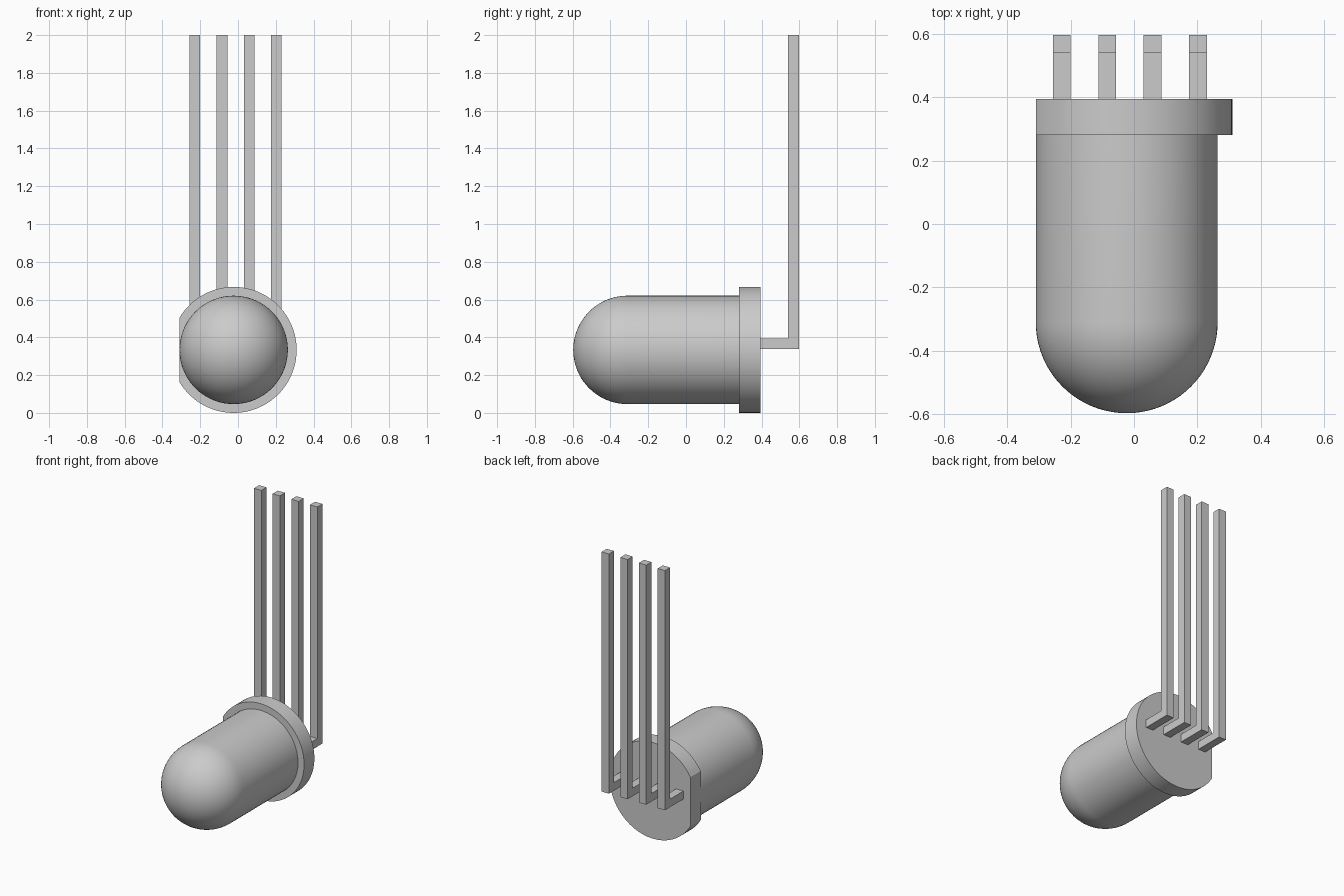
import bpy, bmesh
from math import pi, sin, cos, acos
from mathutils import Vector

cube = bpy.data.objects.get("Cube")
if cube:
    bpy.data.objects.remove(cube, do_unlink=True)

# Main dimensions
AXIS_X, AXIS_Z = -0.023, 0.3335
BODY_R, FLANGE_R = 0.287, 0.3335
TIP_Y, FLANGE_FRONT, FLANGE_BACK = -0.597, 0.281, 0.394
LEAD_W, LEAD_BACK, TOP_Z = 0.056, 0.597, 2.0

grey = bpy.data.materials.new("light grey")
grey.use_nodes = True
grey.diffuse_color = (0.6, 0.6, 0.6, 1)
grey.node_tree.nodes["Principled BSDF"].inputs["Base Color"].default_value = (0.6, 0.6, 0.6, 1)


def finish(name, bm, smooth=False):
    bmesh.ops.remove_doubles(bm, verts=bm.verts, dist=1e-5)
    bmesh.ops.recalc_face_normals(bm, faces=bm.faces)
    mesh = bpy.data.meshes.new(name)
    bm.to_mesh(mesh)
    bm.free()
    mesh.materials.append(grey)
    obj = bpy.data.objects.new(name, mesh)
    bpy.context.collection.objects.link(obj)
    if smooth:
        bpy.ops.object.select_all(action='DESELECT')
        obj.select_set(True)
        bpy.context.view_layer.objects.active = obj
        bpy.ops.object.shade_smooth_by_angle(angle=pi / 6)
    return obj


def extrude_outline(name, points, offset, smooth=False):
    bm = bmesh.new()
    face = bm.faces.new([bm.verts.new(p) for p in points])
    grown = bmesh.ops.extrude_face_region(bm, geom=[face], use_keep_orig=True)
    moved = [v for v in grown["geom"] if isinstance(v, bmesh.types.BMVert)]
    bmesh.ops.translate(bm, verts=moved, vec=offset)
    return finish(name, bm, smooth)


# Domed lens: quarter arc and straight side, spun around the lens axis
bm = bmesh.new()
steps = 20
profile = []
for i in range(steps + 1):
    a = pi / 2 * i / steps
    profile.append((AXIS_X + BODY_R * sin(a), TIP_Y + BODY_R * (1 - cos(a)), AXIS_Z))
profile.append((AXIS_X + BODY_R, FLANGE_FRONT, AXIS_Z))
verts = [bm.verts.new(p) for p in profile]
edges = [bm.edges.new(pair) for pair in zip(verts, verts[1:])]
bmesh.ops.spin(bm, geom=verts + edges, cent=(AXIS_X, 0, AXIS_Z),
               axis=(0, 1, 0), angle=2 * pi, steps=72)
finish("domed_lens", bm, smooth=True)

# Rim disc with one flat side on the right
limit = pi - acos(BODY_R / FLANGE_R)
arc = 72
rim = []
for i in range(arc + 1):
    a = -limit + 2 * limit * i / arc
    rim.append((AXIS_X + FLANGE_R * cos(a), FLANGE_FRONT, AXIS_Z + FLANGE_R * sin(a)))
extrude_outline("rim", rim, Vector((0, FLANGE_BACK - FLANGE_FRONT, 0)), smooth=True)

# Four bent square leads
low, inner = 0.337, LEAD_BACK - LEAD_W
bend = [(FLANGE_BACK, low), (LEAD_BACK, low), (LEAD_BACK, TOP_Z),
        (inner, TOP_Z), (inner, low + LEAD_W), (FLANGE_BACK, low + LEAD_W)]
for i in range(4):
    x = -0.256 + 0.1433 * i
    extrude_outline(f"lead_{i + 1}", [(x, y, z) for y, z in bend], Vector((LEAD_W, 0, 0)))
